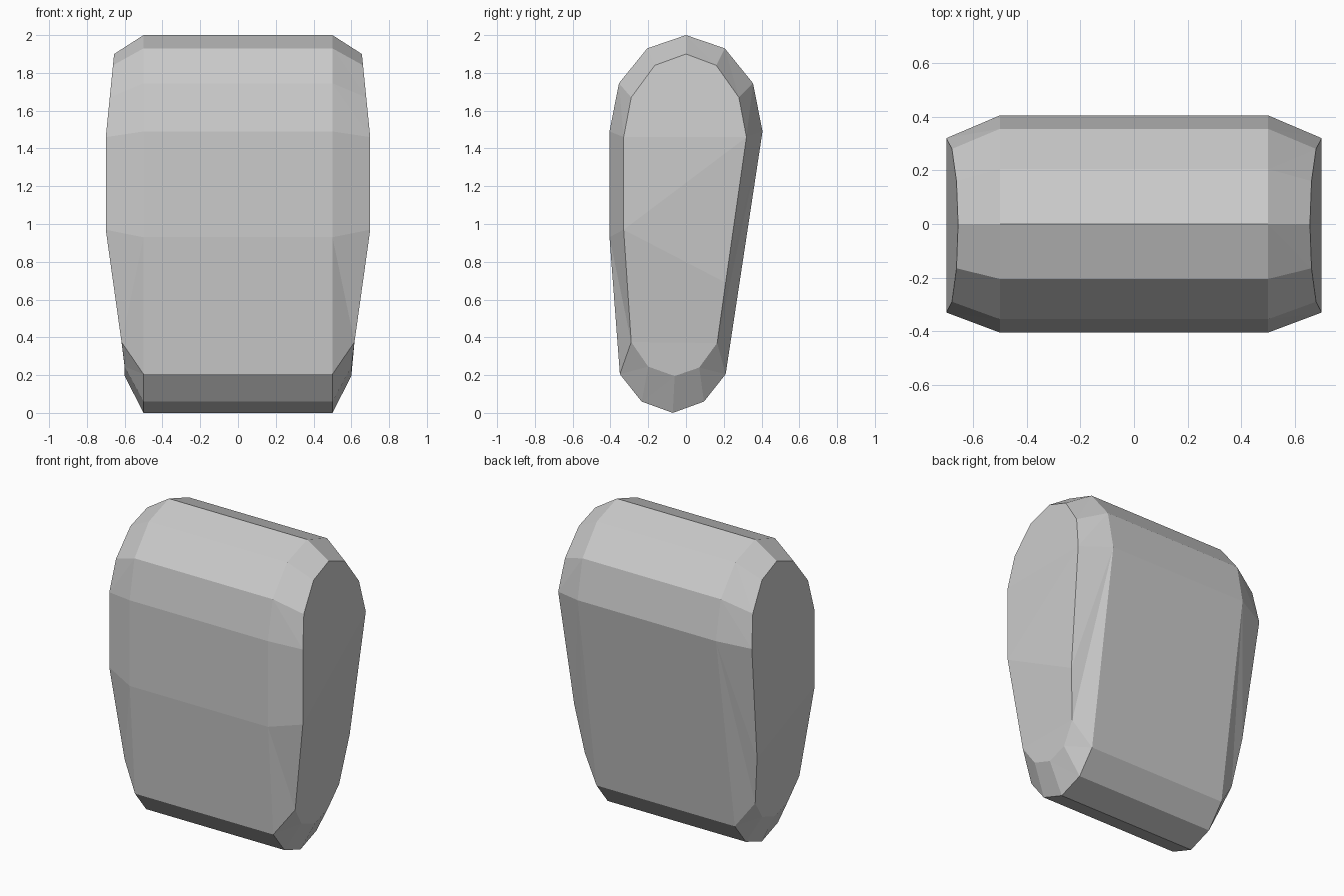
import bpy
import bmesh

cube = bpy.data.objects.get("Cube")
if cube:
    bpy.data.objects.remove(cube, do_unlink=True)

# Side profiles (y, z), from the top down the back and up the front
rim = [(0, 2), (.205, 1.93), (.355, 1.745), (.405, 1.49), (.405, 1.49),
       (.21, .205), (.095, .06), (-.07, 0), (-.235, .06), (-.35, .205),
       (-.405, .93), (-.405, 1.49), (-.355, 1.745), (-.205, 1.93)]
cap = [(0, 1.9), (.16, 1.84), (.28, 1.67), (.32, 1.46), (.21, .69),
       (.165, .37), (.07, .24), (-.06, .195), (-.2, .245), (-.29, .375),
       (-.33, .97), (-.33, 1.46), (-.29, 1.67), (-.165, 1.84)]
COUNT = len(rim)
# Planar pieces of the bulging end cap, as indices into its profile
cap_pieces = [(11, 12, 13, 0, 1, 2, 3), (3, 10, 11), (3, 4, 10),
              (4, 9, 10), (4, 5, 9), (5, 6, 7, 8, 9)]


def cap_x(z):
    """Half width of the end cap at a height."""
    if z > 1.46:
        return .7 - .1 * (z - 1.46)
    if z > .97:
        return .7
    return max(.7 - .14 * (.97 - z), .6)


bm = bmesh.new()
rims = []
for side in (-1, 1):
    outer = [bm.verts.new((side * .5, y, z)) for y, z in rim]
    inner = [bm.verts.new((side * cap_x(z), y, z)) for y, z in cap]
    rims.append(outer)
    # Bevelled strip, each quad split from upper rim to lower cap
    for i in range(COUNT):
        j = (i + 1) % COUNT
        hi, lo = (i, j) if rim[i][1] >= rim[j][1] else (j, i)
        bm.faces.new((outer[hi], outer[lo], inner[lo]))
        bm.faces.new((outer[hi], inner[lo], inner[hi]))
    for piece in cap_pieces:
        bm.faces.new([inner[i] for i in piece])

# Body panels between the two rims
for i in range(COUNT):
    j = (i + 1) % COUNT
    bm.faces.new((rims[0][i], rims[0][j], rims[1][j], rims[1][i]))

# Merge the doubled rim corner and tidy
bmesh.ops.remove_doubles(bm, verts=bm.verts[:], dist=.0005)
bmesh.ops.dissolve_degenerate(bm, edges=bm.edges[:], dist=.0005)
bmesh.ops.recalc_face_normals(bm, faces=bm.faces[:])

mesh = bpy.data.meshes.new("rounded_block")
bm.to_mesh(mesh)
bm.free()

grey = bpy.data.materials.new("light grey")
grey.use_nodes = True
colour = (.6, .6, .6, 1)
grey.diffuse_color = colour
grey.node_tree.nodes["Principled BSDF"].inputs["Base Color"].default_value = colour
mesh.materials.append(grey)

block = bpy.data.objects.new("rounded_block", mesh)
bpy.context.collection.objects.link(block)
